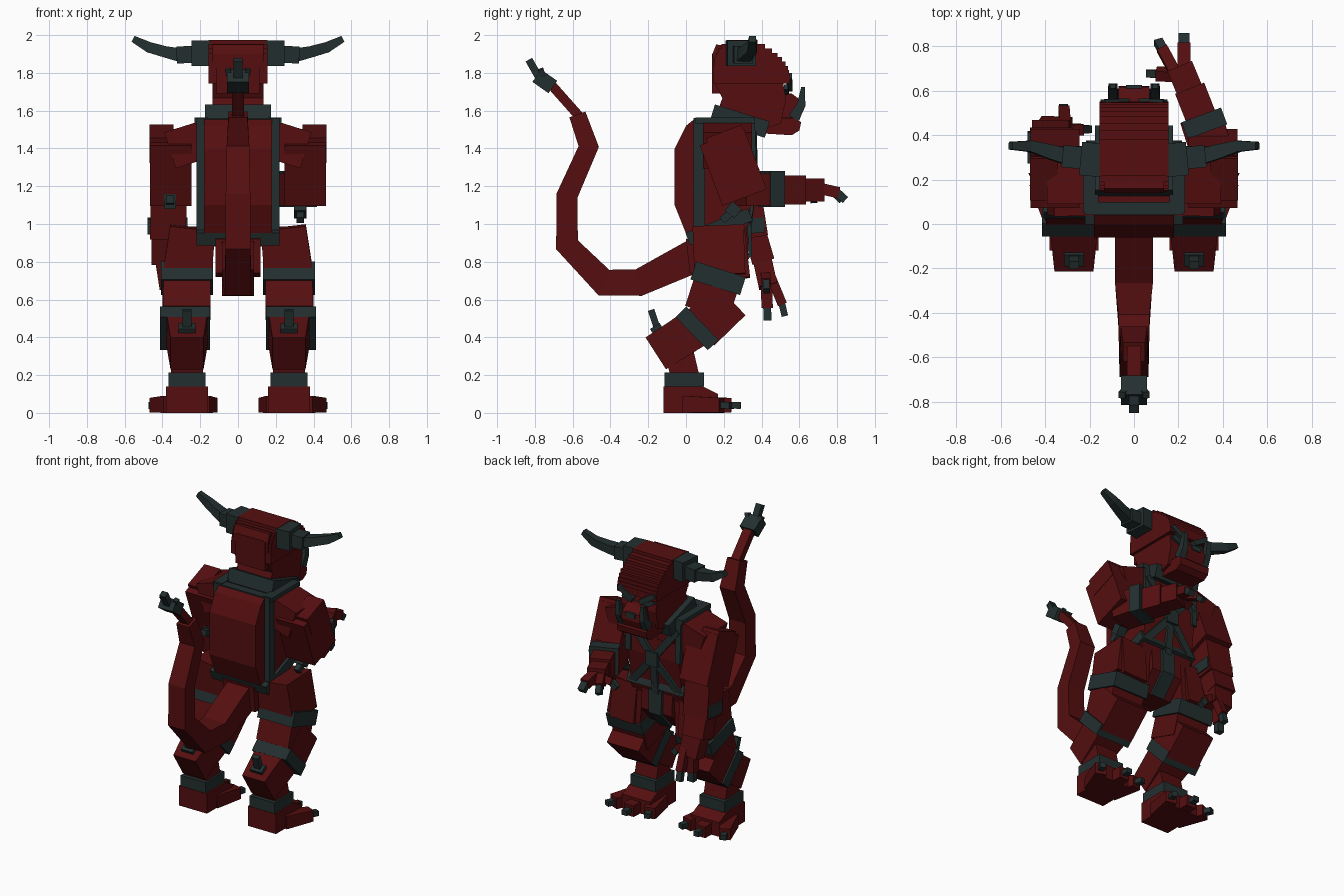
import bpy, bmesh, math
from mathutils import Vector


def material(name, rgb):
    m = bpy.data.materials.new(name)
    m.diffuse_color = (*rgb, 1)
    return m


RED = material("dark red", (0.092, 0.0045, 0.005))
DARK = material("dark slate", (0.017, 0.028, 0.028))


def finish(name, bm, mat):
    bmesh.ops.recalc_face_normals(bm, faces=bm.faces)
    me = bpy.data.meshes.new(name)
    bm.to_mesh(me)
    bm.free()
    me.materials.append(mat)
    ob = bpy.data.objects.new(name, me)
    bpy.context.collection.objects.link(ob)
    return ob


def loft(name, rings, mat):
    """Skin a list of equal rings and cap both ends."""
    bm = bmesh.new()
    vs = [[bm.verts.new(p) for p in r] for r in rings]
    n = len(vs[0])
    for a, b in zip(vs, vs[1:]):
        for i in range(n):
            bm.faces.new((a[i], a[(i + 1) % n], b[(i + 1) % n], b[i]))
    bm.faces.new(vs[0])
    bm.faces.new(vs[-1])
    return finish(name, bm, mat)


def beam(name, path, sizes, mat, ref=(1, 0, 0)):
    """Rectangular tube along a path with mitred joints; sizes = (along ref, across)."""
    pts = [Vector(p) for p in path]
    if not isinstance(sizes, list):
        sizes = [sizes] * len(pts)
    dirs = [(b - a).normalized() for a, b in zip(pts, pts[1:])]
    rings = []
    for i, p in enumerate(pts):
        a, b = dirs[max(i - 1, 0)], dirs[min(i, len(dirs) - 1)]
        t = (a + b).normalized()
        u = Vector(ref)
        u = (u - t * u.dot(t)).normalized()
        v = t.cross(u)
        w, d = sizes[i][0] / 2, sizes[i][1] / 2 / max(t.dot(b), 0.5)
        rings.append([p + u * x * w + v * y * d for x, y in ((-1, -1), (1, -1), (1, 1), (-1, 1))])
    return loft(name, rings, mat)


def box(name, x0, x1, y0, y1, z0, z1, mat):
    return loft(name, [[(x0, y0, z), (x1, y0, z), (x1, y1, z), (x0, y1, z)] for z in (z0, z1)], mat)


def side_profile(name, pts, half, mat):
    return loft(name, [[(x, y, z) for y, z in pts] for x in (-half, half)], mat)


# torso, back shell and straps
side_profile("torso", [(0.06, 1.54), (0.35, 1.54), (0.36, 1.25), (0.33, 1.0), (0.30, 0.93), (0.06, 0.93)], 0.2, RED)
side_profile("back_shell", [(0.05, 1.56), (0.0, 1.52), (-0.06, 1.4), (-0.06, 1.1), (0.0, 0.95), (0.05, 0.93)], 0.18, RED)
box("back_frame", -0.22, 0.22, 0.04, 0.1, 0.88, 1.56, DARK)
for s in (-1, 1):
    beam("shoulder_strap", [(s * 0.195, 0.05, 1.548), (s * 0.195, 0.365, 1.548)], (0.07, 0.03), DARK)
    beam("front_strap", [(s * 0.195, 0.352, 1.56), (s * 0.195, 0.362, 1.25)], (0.04, 0.025), DARK)
    beam("cross_strap", [(s * 0.19, 0.362, 1.48), (0, 0.368, 1.24), (-s * 0.19, 0.335, 1.02)], (0.05, 0.025), DARK)
    box("chest_plate", min(s * 0.03, s * 0.16), max(s * 0.03, s * 0.16), 0.34, 0.366, 1.38, 1.52, RED)
box("strap_buckle", -0.045, 0.045, 0.35, 0.39, 1.19, 1.29, DARK)
beam("belly_strap", [(0, 0.362, 1.22), (0, 0.335, 0.98)], (0.05, 0.025), DARK)
beam("belt", [(0, 0.01, 0.92), (0, 0.34, 1.05)], (0.44, 0.07), DARK)
side_profile("pelvis", [(0.0, 0.92), (0.32, 1.0), (0.33, 0.84), (0.22, 0.72), (0.02, 0.74)], 0.12, RED)
beam("loin_strap", [(0, 0.335, 1.0), (0, 0.34, 0.84), (0, 0.23, 0.715)], (0.1, 0.02), DARK)

# neck and head
beam("neck_collar", [(0, 0.14, 1.59), (0, 0.43, 1.50)], (0.35, 0.09), DARK)
beam("neck", [(0, 0.24, 1.5), (0, 0.31, 1.7)], (0.27, 0.2), RED)
side_profile("skull", [(0.15, 1.75), (0.14, 1.9), (0.16, 1.95), (0.36, 1.93), (0.51, 1.77), (0.53, 1.66),
                       (0.5, 1.53), (0.4, 1.5), (0.3, 1.62), (0.2, 1.65)], 0.135, RED)
for i in range(10):
    z = 1.745 + i * 0.023
    front = 0.3 + 0.25 * math.cos((i / 9) ** 1.3 * 1.25)
    back = 0.145 + 0.07 * (i / 9) ** 4
    box("crown_layer", -0.155, 0.155, back, front, z, z + 0.023, RED)
box("back_of_head_plate", -0.115, 0.115, 0.137, 0.2, 1.69, 1.9, RED)
side_profile("snout", [(0.48, 1.7), (0.56, 1.69), (0.615, 1.65), (0.62, 1.6), (0.6, 1.55), (0.48, 1.55)], 0.07, RED)
side_profile("jaw", [(0.4, 1.56), (0.57, 1.56), (0.61, 1.54), (0.6, 1.495), (0.56, 1.47), (0.4, 1.48)], 0.115, RED)
box("mouth", -0.1, 0.1, 0.45, 0.6, 1.55, 1.565, DARK)
box("nose", -0.035, 0.035, 0.6, 0.625, 1.62, 1.655, DARK)
for s in (-1, 1):
    beam("tusk", [(s * 0.095, 0.57, 1.56), (s * 0.095, 0.61, 1.63), (s * 0.095, 0.62, 1.725)],
         [(0.045, 0.06), (0.04, 0.045), (0.025, 0.02)], DARK)
    beam("brow", [(s * 0.03, 0.55, 1.715), (s * 0.14, 0.545, 1.785)], (0.03, 0.035), DARK, (0, 1, 0))
    beam("eye", [(s * 0.045, 0.535, 1.69), (s * 0.12, 0.53, 1.725)], (0.02, 0.03), DARK, (0, 1, 0))
    # horns
    beam("horn_base", [(s * 0.14, 0.285, 1.905), (s * 0.24, 0.295, 1.905)], (0.15, 0.135), DARK, (0, 1, 0))
    beam("horn_middle", [(s * 0.16, 0.29, 1.9), (s * 0.32, 0.305, 1.895)], (0.1, 0.09), DARK, (0, 1, 0))
    beam("horn_tip", [(s * 0.31, 0.305, 1.895), (s * 0.38, 0.325, 1.91), (s * 0.47, 0.35, 1.935),
                      (s * 0.555, 0.352, 1.98)], [(0.07, 0.07), (0.065, 0.06), (0.05, 0.055), (0.035, 0.035)],
         DARK, (0, 1, 0))

# tail
beam("tail", [(0, 0.1, 0.86), (0, -0.02, 0.80), (0, -0.25, 0.69), (0, -0.435, 0.69), (0, -0.63, 0.89),
              (0, -0.63, 1.15), (0, -0.515, 1.41), (0, -0.575, 1.58)],
     [(0.17, 0.18), (0.17, 0.17), (0.17, 0.14), (0.14, 0.135), (0.13, 0.115), (0.13, 0.11), (0.12, 0.1), (0.1, 0.09)], RED)
beam("tail_end", [(0, -0.565, 1.57), (0, -0.72, 1.745)], (0.065, 0.05), RED)
beam("tail_knob", [(0, -0.705, 1.725), (0, -0.79, 1.785)], (0.115, 0.08), DARK)
beam("tail_spike", [(0, -0.775, 1.77), (0, -0.832, 1.87)], (0.045, 0.04), DARK)
for s in (-1, 1):
    beam("tail_barb", [(s * 0.03, -0.74, 1.74), (s * 0.055, -0.77, 1.82)], (0.03, 0.03), DARK)

# legs
for s in (-1, 1):
    x = s * 0.27
    beam("thigh", [(s * 0.24, 0.17, 0.98), (x, 0.18, 0.72)], [(0.24, 0.27), (0.26, 0.27)], RED)
    beam("thigh_muscle", [(s * 0.26, 0.24, 0.98), (x, 0.27, 0.71)], (0.19, 0.14), RED)
    beam("thigh_band", [(x, 0.185, 0.76), (x, 0.155, 0.665)], (0.275, 0.275), DARK)
    beam("lower_thigh", [(x, 0.165, 0.7), (x, 0.11, 0.53)], (0.25, 0.24), RED)
    beam("knee", [(s * 0.275, 0.235, 0.60), (s * 0.275, 0.07, 0.44)], (0.25, 0.23), RED)
    beam("shin_band", [(s * 0.28, 0.087, 0.475), (s * 0.28, 0.03, 0.42)], (0.265, 0.245), DARK)
    beam("hock", [(x, 0.05, 0.45), (x, -0.16, 0.315)], [(0.22, 0.21), (0.175, 0.2)], RED)
    beam("heel_spur", [(x, -0.14, 0.42), (x, -0.165, 0.46)], (0.09, 0.06), DARK)
    beam("heel_spike", [(x, -0.15, 0.44), (x, -0.185, 0.545)], (0.045, 0.035), DARK)
    beam("ankle", [(x, -0.04, 0.34), (x, 0.0, 0.17)], (0.17, 0.15), RED)
    box("ankle_band", x - 0.098, x + 0.098, -0.115, 0.095, 0.14, 0.215, DARK)
    side_profile("foot", [(-0.118, 0), (-0.118, 0.14), (0.09, 0.14), (0.17, 0.1), (0.17, 0)], 0.11, RED).location.x = x
    for dx, ex, y in ((-0.09, -0.125, 0.2), (0.01, 0.01, 0.24), (0.1, 0.165, 0.19)):
        a, b = Vector((x + s * dx * 0.8, 0.0, 0.045)), Vector((x + s * ex, y, 0.04))
        beam("toe", [a, b], [(0.1, 0.09), (0.075, 0.078)], RED)
        d = (b - a).normalized()
        beam("toe_claw", [b - d * 0.03, b + d * 0.05], (0.04, 0.035), DARK)

# shoulders and upper arms
for s in (-1, 1):
    beam("shoulder", [(s * 0.17, 0.22, 1.45), (s * 0.36, 0.22, 1.39)], (0.26, 0.2), RED, (0, 1, 0))
    beam("upper_arm", [(s * 0.355, 0.19, 1.46), (s * 0.355, 0.31, 1.14)], (0.22, 0.25), RED)
    beam("outer_shoulder", [(s * 0.405, 0.20, 1.49), (s * 0.405, 0.25, 1.36)], (0.125, 0.2), RED)


def digit(name, a, b, w):
    """Finger with a dark claw on its end."""
    a, b = Vector(a), Vector(b)
    beam(name, [a, b], (w, w), RED)
    d = (b - a).normalized()
    beam(name + "_claw", [b - d * 0.01, b + d * 0.035 + Vector((0, 0, -0.03))], (w * 0.8, w * 0.7), DARK)


# raised right arm
beam("right_forearm", [(0.36, 0.29, 1.18), (0.30, 0.48, 1.185)], (0.19, 0.17), RED)
beam("right_cuff", [(0.33, 0.415, 1.185), (0.302, 0.49, 1.185)], (0.19, 0.19), DARK)
beam("right_wrist", [(0.305, 0.47, 1.18), (0.25, 0.61, 1.18)], (0.14, 0.155), RED)
beam("right_hand", [(0.255, 0.59, 1.18), (0.205, 0.71, 1.18)], (0.12, 0.12), RED)
digit("right_finger", (0.225, 0.68, 1.195), (0.225, 0.81, 1.165), 0.06)
digit("right_finger", (0.19, 0.67, 1.195), (0.125, 0.79, 1.165), 0.05)
digit("right_thumb", (0.2, 0.67, 1.17), (0.1, 0.675, 1.16), 0.05)
beam("right_elbow_knob", [(0.33, 0.27, 1.10), (0.33, 0.23, 1.05)], (0.065, 0.065), DARK)
beam("right_elbow_spike", [(0.33, 0.24, 1.06), (0.33, 0.19, 1.02)], (0.04, 0.04), DARK)

# lowered left arm
beam("left_forearm", [(-0.365, 0.31, 1.18), (-0.372, 0.35, 0.93)], (0.19, 0.17), RED)
beam("left_cuff", [(-0.373, 0.342, 1.03), (-0.373, 0.348, 0.95)], (0.21, 0.14), DARK)
beam("left_wrist", [(-0.375, 0.36, 0.97), (-0.375, 0.41, 0.8)], (0.165, 0.12), RED)
beam("left_hand", [(-0.37, 0.4, 0.83), (-0.345, 0.435, 0.67)], (0.14, 0.1), RED)
digit("left_finger", (-0.35, 0.425, 0.7), (-0.35, 0.43, 0.555), 0.06)
digit("left_finger", (-0.31, 0.45, 0.72), (-0.315, 0.51, 0.575), 0.05)
digit("left_thumb", (-0.34, 0.42, 0.74), (-0.235, 0.425, 0.69), 0.05)
beam("left_elbow_knob", [(-0.36, 0.24, 1.13), (-0.36, 0.175, 1.12)], (0.065, 0.08), DARK)
beam("left_elbow_spike", [(-0.36, 0.2, 1.12), (-0.36, 0.13, 1.13)], (0.04, 0.04), DARK)
